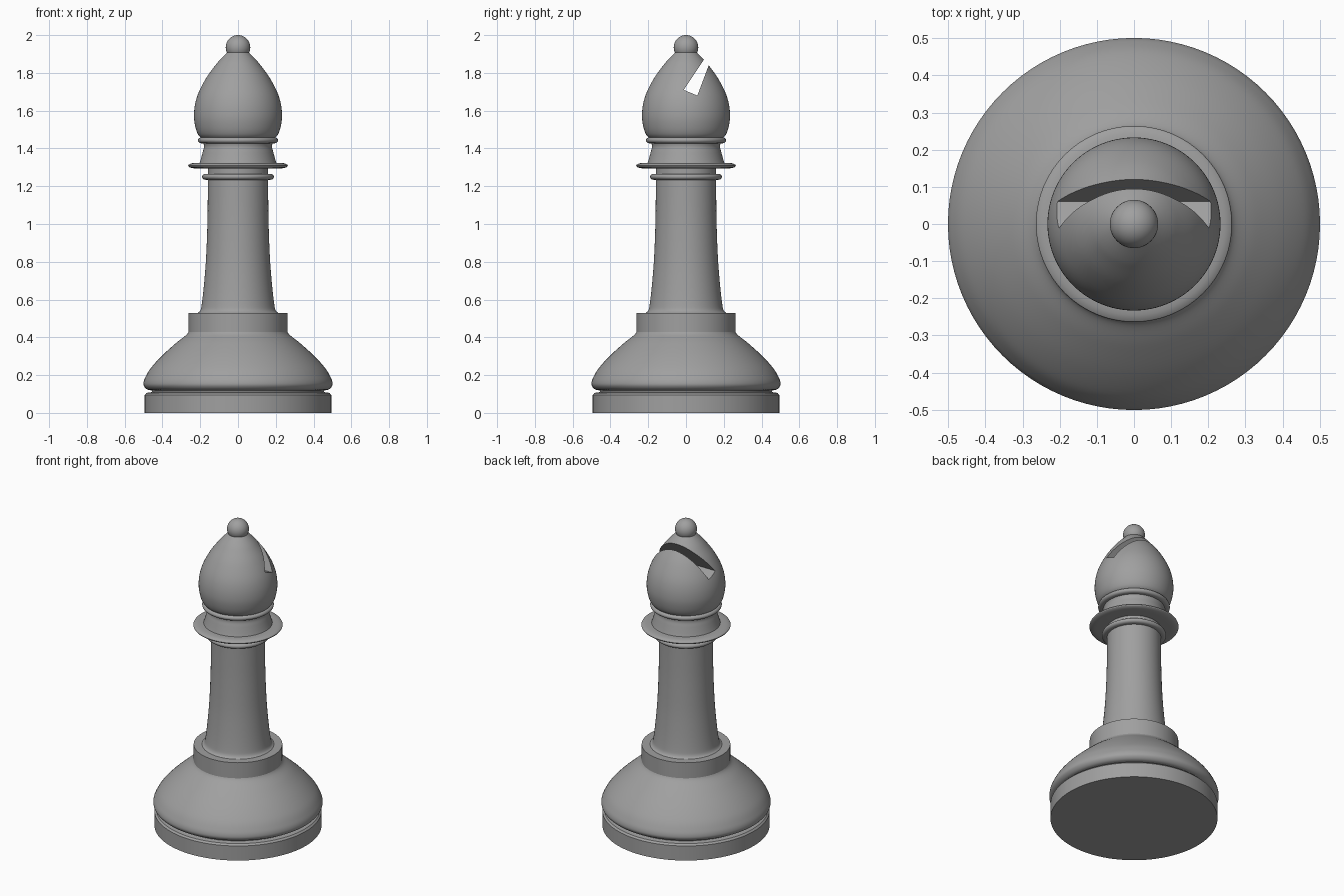
import bpy, bmesh, math
from mathutils import Vector

if "Cube" in bpy.data.objects:
    bpy.data.objects.remove(bpy.data.objects["Cube"])

SEGMENTS = 96

grey = bpy.data.materials.new("grey")
grey.diffuse_color = (0.35, 0.35, 0.35, 1)
grey.use_nodes = True
grey.node_tree.nodes["Principled BSDF"].inputs["Base Color"].default_value = grey.diffuse_color


def curve(points, steps=6):
    """Catmull-Rom curve through (radius, height) points."""
    p = [Vector(q) for q in points]
    p = [2 * p[0] - p[1]] + p + [2 * p[-1] - p[-2]]
    out = []
    for a, b, c, d in zip(p, p[1:], p[2:], p[3:]):
        for i in range(steps):
            t = i / steps
            out.append(0.5 * (2 * b + (c - a) * t + (2 * a - 5 * b + 4 * c - d) * t * t
                              + (3 * b - a - 3 * c + d) * t ** 3))
    return [tuple(v) for v in out] + [tuple(points[-1])]


def bead(radius, z, half, depth, n=10):
    """Half-round moulding bulging out to the given radius."""
    return [(radius - depth + depth * math.cos(a), z + half * math.sin(a))
            for a in (math.pi * (i / n - 0.5) for i in range(n + 1))]


def finish(obj):
    obj.data.materials.append(grey)
    bpy.ops.object.select_all(action='DESELECT')
    obj.select_set(True)
    bpy.context.view_layer.objects.active = obj
    bpy.ops.object.shade_smooth_by_angle(angle=math.radians(30))


def mesh_object(name, bm):
    bmesh.ops.recalc_face_normals(bm, faces=bm.faces)
    mesh = bpy.data.meshes.new(name)
    bm.to_mesh(mesh)
    bm.free()
    obj = bpy.data.objects.new(name, mesh)
    bpy.context.collection.objects.link(obj)
    return obj


def lathe(name, profile):
    """Turn a bottom-to-top profile about z, with flat end caps."""
    bm = bmesh.new()
    rings = [[bm.verts.new((r * math.cos(a), r * math.sin(a), z))
              for a in (math.tau * i / SEGMENTS for i in range(SEGMENTS))]
             for r, z in profile]
    for low, high in zip(rings, rings[1:]):
        for i in range(SEGMENTS):
            j = (i + 1) % SEGMENTS
            bm.faces.new((low[i], low[j], high[j], high[i]))
    bm.faces.new(rings[0][::-1])
    bm.faces.new(rings[-1])
    return mesh_object(name, bm)


# Foot: plinth, swelling body and square collar
finish(lathe("plinth", [(0.494, 0), (0.494, 0.095), (0.484, 0.106), (0.455, 0.11),
                        (0.455, 0.125)]))
finish(lathe("base_body", curve([(0.455, 0.118), (0.482, 0.125), (0.498, 0.142), (0.50, 0.162),
                                 (0.49, 0.19), (0.461, 0.238), (0.403, 0.302), (0.329, 0.369),
                                 (0.275, 0.412), (0.258, 0.435)])))
finish(lathe("base_collar", [(0.262, 0.425), (0.262, 0.53)]))

# Column with its ring
finish(lathe("column", curve([(0.215, 0.528), (0.2, 0.542), (0.192, 0.575), (0.18, 0.68),
                              (0.169, 0.82), (0.162, 1.0), (0.16, 1.15), (0.16, 1.31)])))
finish(lathe("column_ring", bead(0.19, 1.25, 0.016, 0.02)))

# Wide disc, flared neck and upper ring
finish(lathe("neck_disc", bead(0.264, 1.309, 0.015, 0.045)))
finish(lathe("neck", curve([(0.205, 1.318), (0.198, 1.34), (0.187, 1.38), (0.18, 1.41),
                            (0.186, 1.44)])))
finish(lathe("head_ring", bead(0.212, 1.443, 0.016, 0.02)))

# Head with a slanted wedge slot cut right through
head = lathe("head", curve([(0.192, 1.452), (0.212, 1.475), (0.226, 1.515), (0.233, 1.57),
                            (0.227, 1.635), (0.207, 1.70), (0.166, 1.777), (0.12, 1.84),
                            (0.093, 1.872), (0.055, 1.91)]))
slot = [(-0.012, 1.71), (0.06, 1.68), (0.141, 1.896), (0.128, 1.92)]
bm = bmesh.new()
sides = [[bm.verts.new((x, y, z)) for y, z in slot] for x in (-0.4, 0.4)]
bm.faces.new(sides[0])
bm.faces.new(sides[1][::-1])
for i in range(4):
    j = (i + 1) % 4
    bm.faces.new((sides[0][i], sides[0][j], sides[1][j], sides[1][i]))
cutter = mesh_object("slot_cutter", bm)
cutter.hide_render = True
cut = head.modifiers.new("slot", 'BOOLEAN')
cut.operation, cut.solver, cut.object = 'DIFFERENCE', 'EXACT', cutter
bpy.context.view_layer.objects.active = head
bpy.ops.object.modifier_apply(modifier=cut.name)
bpy.data.objects.remove(cutter)
finish(head)

# Finial ball
bpy.ops.mesh.primitive_uv_sphere_add(segments=48, ring_count=24, radius=0.065,
                                     location=(0, 0, 1.935))
ball = bpy.context.object
ball.name = "finial_ball"
finish(ball)
